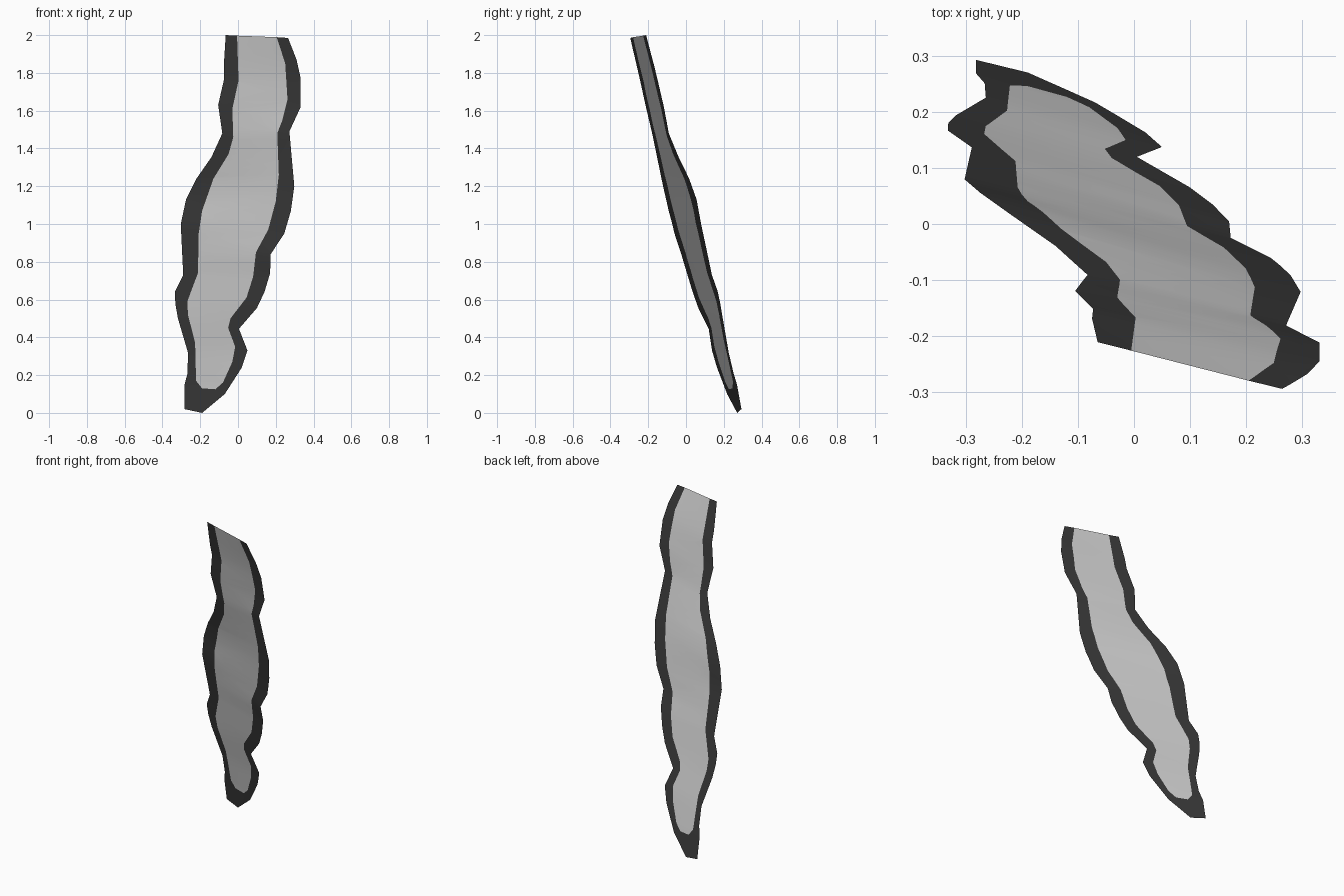
import bpy, bmesh

# Gentle ripple away from the leaning plane, as (height, offset) on each edge
left_ripple = [(0, .003), (.15, .01), (.32, .007), (.5, .002), (.73, .004), (1.0, .005),
               (1.13, .018), (1.24, .018), (1.48, 0), (1.63, 0), (1.77, .008), (2, .004)]
right_ripple = [(0, -.009), (.33, 0), (.555, -.008), (.74, -.008), (.84, -.014), (1.0, -.003),
                (1.2, .004), (1.49, .004), (1.62, .018), (1.77, .02), (1.87, .015), (2, -.001)]

def lerp_table(table, z):
    for (z0, a), (z1, b) in zip(table, table[1:]):
        if z <= z1:
            return a + (b - a) * (z - z0) / (z1 - z0)
    return table[-1][1]

# Depth of the strip at any x, z
def depth(x, z):
    middle = -.25 + .2 * z                       # rough centre line of the strip
    t = min(1, max(0, (x - middle + .2) / .45))
    a, b = lerp_table(left_ripple, z), lerp_table(right_ripple, z)
    return .226 - .257 * x - .229 * z + a + (b - a) * t

def material(name, v):
    m = bpy.data.materials.new(name)
    m.diffuse_color = (v, v, v, 1)
    return m

def sheet(name, outline, mat):
    bm = bmesh.new()
    f = bm.faces.new([bm.verts.new((x, 0, z)) for x, z in outline])
    f.normal_update()
    if f.normal.y > 0:
        f.normal_flip()
    bmesh.ops.triangulate(bm, faces=[f])
    # Slice into level rows so the ripple can bend it
    for i in range(1, 40):
        bmesh.ops.bisect_plane(bm, geom=bm.verts[:] + bm.edges[:] + bm.faces[:],
                               plane_co=(0, 0, i * .05), plane_no=(0, 0, 1), dist=1e-5)
    for v in bm.verts:
        v.co.y = depth(v.co.x, v.co.z)
    for f in bm.faces:
        f.smooth = True
    me = bpy.data.meshes.new(name)
    bm.to_mesh(me)
    bm.free()
    me.materials.append(mat)
    ob = bpy.data.objects.new(name, me)
    bpy.context.collection.objects.link(ob)

# Ragged outer outline: down the left edge, round the tip, up the right edge
outer = [(-.065, 2), (-.075, 1.84), (-.073, 1.77), (-.105, 1.63), (-.083, 1.48),
         (-.14, 1.355), (-.22, 1.24), (-.275, 1.13), (-.303, 1.0), (-.29, .73),
         (-.333, .645), (-.332, .58), (-.318, .50), (-.265, .32), (-.267, .21),
         (-.283, .15), (-.283, .02), (-.19, 0), (-.07, .10), (.02, .24),
         (.05, .33), (.005, .445), (.1, .555), (.14, .64), (.17, .74),
         (.173, .84), (.245, .95), (.28, 1.07), (.298, 1.2), (.272, 1.49),
         (.332, 1.62), (.332, 1.77), (.31, 1.87), (.265, 1.985)]

# Smoother pale centre, in the same order
inner = [(-.005, 1.997), (.003, 1.76), (-.03, 1.61), (-.025, 1.46), (-.05, 1.37),
         (-.13, 1.24), (-.19, 1.07), (-.208, .95), (-.212, .74), (-.235, .68),
         (-.268, .59), (-.265, .52), (-.227, .37), (-.222, .17), (-.19, .13),
         (-.12, .125), (-.08, .16), (-.03, .27), (-.015, .35), (-.052, .45),
         (-.04, .50), (.045, .61), (.08, .72), (.095, .85), (.16, .97),
         (.2, 1.12), (.216, 1.26), (.208, 1.48), (.235, 1.55), (.262, 1.66),
         (.25, 1.85), (.205, 1.989)]

sheet("pale_centre", inner, material("pale grey", 0.67))
sheet("dark_border", outer + inner[::-1], material("charcoal", 0.043))
